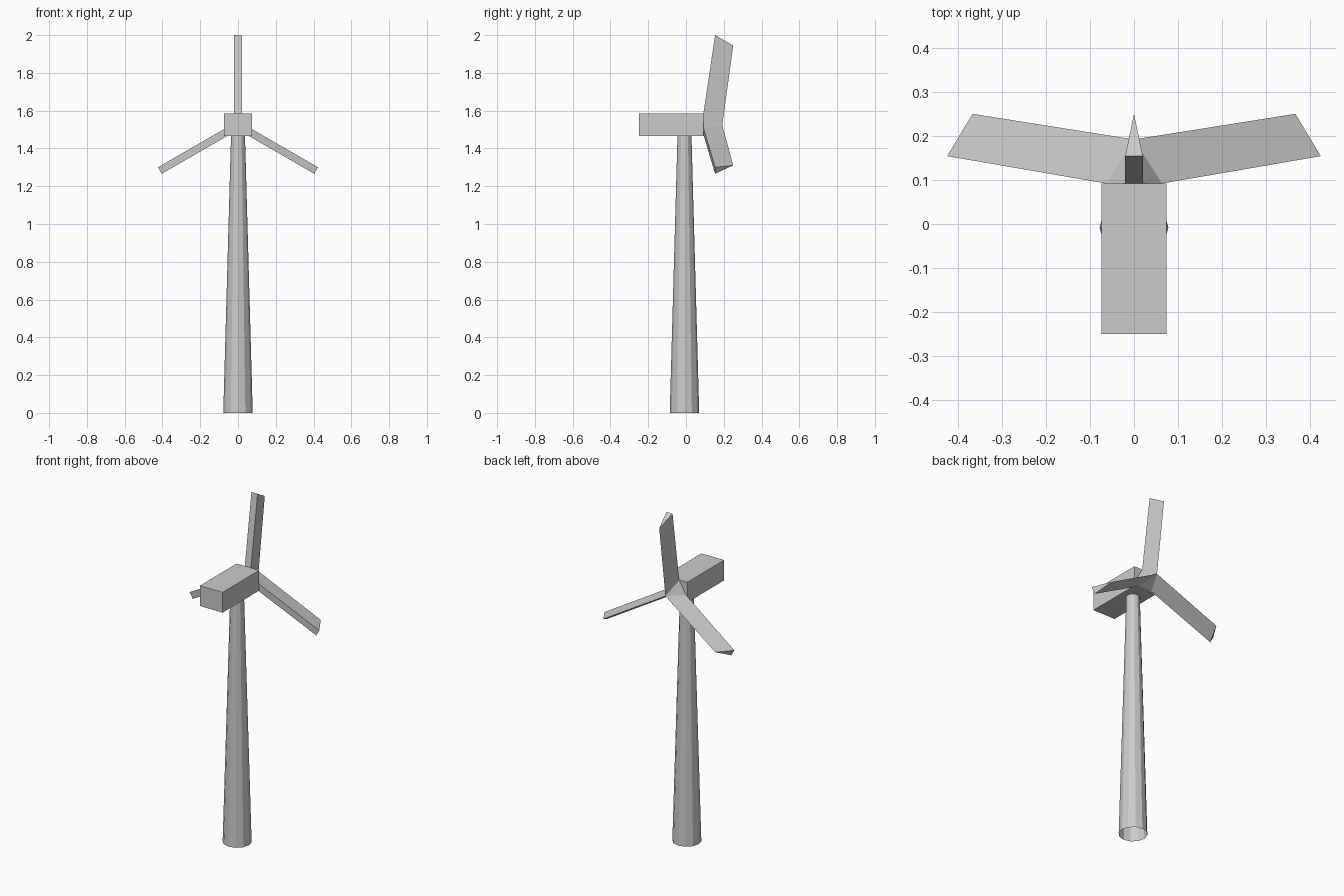
import bpy, bmesh
from math import radians
from mathutils import Matrix, Vector

if "Cube" in bpy.data.objects:
    bpy.data.objects.remove(bpy.data.objects["Cube"])

HUB_Z = 1.522      # height of the rotor axis


def mesh_object(name, bm):
    bmesh.ops.recalc_face_normals(bm, faces=bm.faces)
    me = bpy.data.meshes.new(name)
    bm.to_mesh(me)
    bm.free()
    ob = bpy.data.objects.new(name, me)
    bpy.context.collection.objects.link(ob)
    return ob


# Tapered twelve-sided tower, open at both ends
bpy.ops.mesh.primitive_cone_add(vertices=12, radius1=0.078, radius2=0.037, depth=1.466,
                                end_fill_type='NOTHING', location=(0, -0.008, 0.733),
                                rotation=(0, 0, radians(90)))
bpy.context.object.name = "tower"

# Nacelle box
bpy.ops.mesh.primitive_cube_add(size=1, location=(0, -0.079, 1.526))
nacelle = bpy.context.object
nacelle.name = "nacelle"
nacelle.scale = (0.148, 0.342, 0.120)

# Rotor: three triangular-section blades leaning forward from a common nose point
bm = bmesh.new()
nose = bm.verts.new((0, 0.192, 0))
roots = []
for i in range(3):
    turn = Matrix.Rotation(radians(120 * i), 3, 'Y')
    left, right, tip_l, tip_r, tip_f = [bm.verts.new(turn @ Vector(p)) for p in (
        (-0.02, 0.092, 0.062), (0.02, 0.092, 0.062),
        (-0.02, 0.154, 0.478), (0.02, 0.154, 0.478), (0, 0.25, 0.423))]
    bm.faces.new((left, right, tip_r, tip_l))      # back of blade
    bm.faces.new((right, nose, tip_f, tip_r))      # sides
    bm.faces.new((nose, left, tip_l, tip_f))
    bm.faces.new((tip_l, tip_r, tip_f))            # slanted tip
    roots += [left, right]

# Hub facets closing the gaps between blades, and the hub back
for i in range(3):
    bm.faces.new((roots[2 * i + 1], roots[(2 * i + 2) % 6], nose))
bm.faces.new(roots)
rotor = mesh_object("rotor", bm)
rotor.location = (0, 0, HUB_Z)
